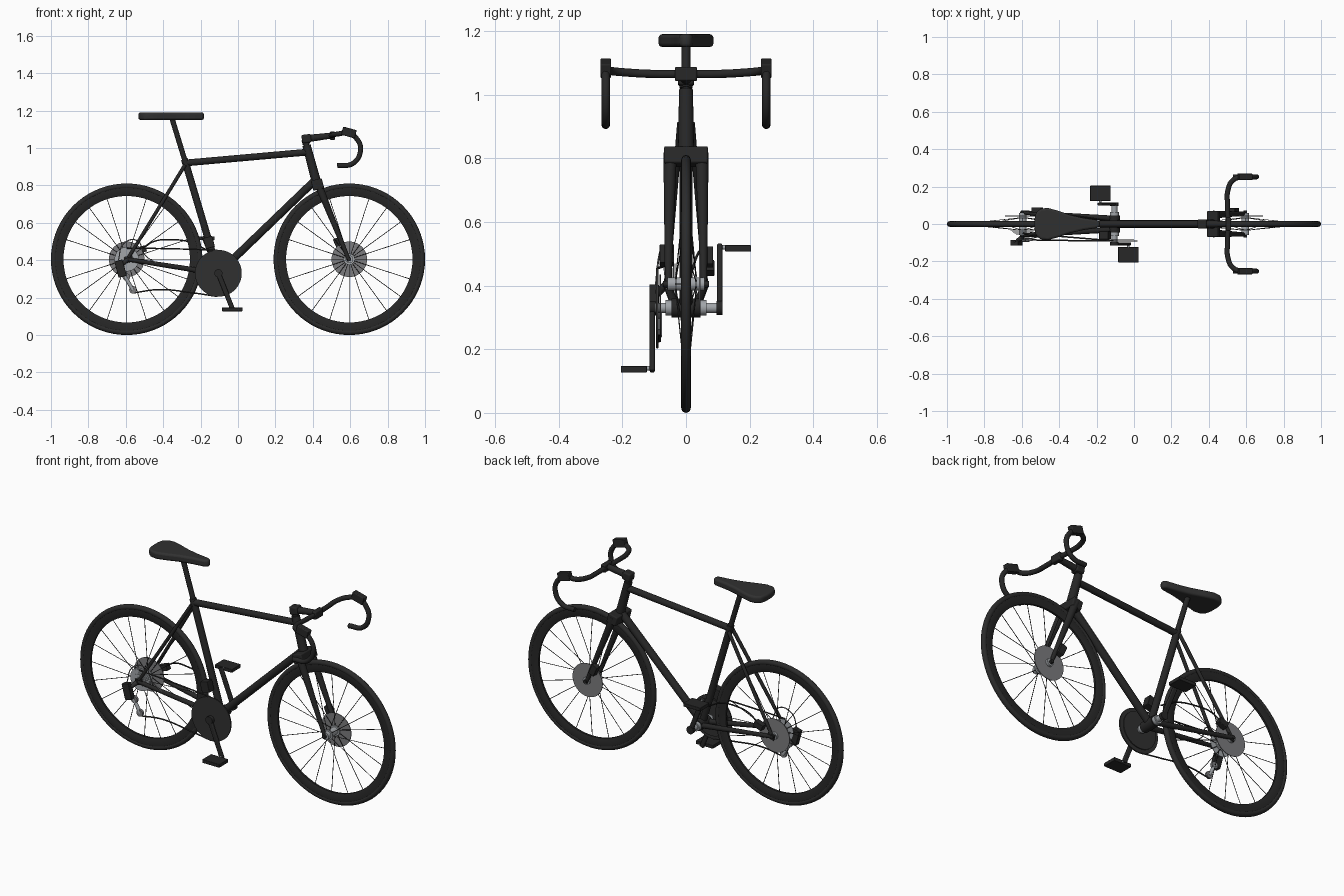
import bpy, bmesh, math
from mathutils import Vector, Matrix

cube = bpy.data.objects.get("Cube")
if cube:
    bpy.data.objects.remove(cube, do_unlink=True)


def material(name, r, g, b):
    m = bpy.data.materials.new(name)
    m.use_nodes = True
    m.diffuse_color = (r, g, b, 1)
    m.node_tree.nodes["Principled BSDF"].inputs["Base Color"].default_value = (r, g, b, 1)
    return m


BLACK = material("frame black", .02, .02, .02)
RUBBER = material("tyre rubber", .024, .024, .024)
DARK = material("dark metal", .03, .03, .03)
STEEL = material("rotor steel", .2, .2, .21)
SILVER = material("silver", .36, .38, .4)


def finish(name, bm, mat, bevel=0):
    bmesh.ops.recalc_face_normals(bm, faces=bm.faces)
    me = bpy.data.meshes.new(name)
    bm.to_mesh(me)
    bm.free()
    ob = bpy.data.objects.new(name, me)
    bpy.context.collection.objects.link(ob)
    me.materials.append(mat)
    if bevel:
        mod = ob.modifiers.new("bevel", 'BEVEL')
        mod.width, mod.segments = bevel, 3
    bpy.ops.object.select_all(action='DESELECT')
    ob.select_set(True)
    bpy.context.view_layer.objects.active = ob
    bpy.ops.object.shade_smooth_by_angle(angle=math.radians(40))
    return ob


def add_tube(bm, a, b, r1, r2, sides):
    a, b = Vector(a), Vector(b)
    rot = (b - a).to_track_quat('Z', 'Y').to_matrix().to_4x4()
    bmesh.ops.create_cone(bm, cap_ends=True, segments=sides, radius1=r1, radius2=r2,
                          depth=(b - a).length, matrix=Matrix.Translation((a + b) / 2) @ rot)


def tube(name, a, b, r1, r2=None, mat=BLACK, sides=20):
    bm = bmesh.new()
    add_tube(bm, a, b, r1, r1 if r2 is None else r2, sides)
    return finish(name, bm, mat)


def disc(name, x, z, y1, y2, r, mat, sides=40):
    return tube(name, (x, y1, z), (x, y2, z), r, r, mat, sides)


def box(name, loc, size, mat=BLACK, tilt=0, bevel=.003):
    bm = bmesh.new()
    m = Matrix.Translation(loc) @ Matrix.Rotation(math.radians(tilt), 4, 'Y')
    bmesh.ops.create_cube(bm, size=1, matrix=m @ Matrix.Diagonal((*size, 1)))
    return finish(name, bm, mat, bevel)


def lathe(name, x, z, profile, mat, steps=72):
    # closed (radius, y) profile spun about the axle
    bm = bmesh.new()
    verts = [bm.verts.new((x + r, y, z)) for r, y in profile]
    edges = [bm.edges.new((v, verts[i - 1])) for i, v in enumerate(verts)]
    bmesh.ops.spin(bm, geom=verts + edges, cent=(x, 0, z), axis=(0, 1, 0),
                   angle=math.tau, steps=steps)
    bmesh.ops.remove_doubles(bm, verts=bm.verts, dist=.0005)
    return finish(name, bm, mat)


def wire(name, points, r, mat=BLACK):
    cu = bpy.data.curves.new(name, 'CURVE')
    cu.dimensions, cu.bevel_depth, cu.bevel_resolution = '3D', r, 3
    cu.use_fill_caps = True
    sp = cu.splines.new('BEZIER')
    sp.bezier_points.add(len(points) - 1)
    for bp, p in zip(sp.bezier_points, points):
        bp.co = p
        bp.handle_left_type = bp.handle_right_type = 'AUTO'
    ob = bpy.data.objects.new(name, cu)
    bpy.context.collection.objects.link(ob)
    cu.materials.append(mat)
    return ob


R, AX = .405, .595
BB = Vector((-.105, 0, .33))

# Wheels: tyre, rim, spokes, hub and brake rotor
for end, x in (("front", AX), ("rear", -AX)):
    tyre = [(R - .015 + .015 * math.cos(a), .015 * math.sin(a))
            for a in (math.tau * i / 16 for i in range(16))]
    lathe(end + "_tyre", x, R, tyre, RUBBER)
    lathe(end + "_rim", x, R, [(.382, .012), (.36, .013), (.338, .006),
                               (.338, -.006), (.36, -.013), (.382, -.012)], BLACK)
    bm = bmesh.new()
    for i in range(20):
        a = math.tau * i / 20
        d = Vector((math.cos(a), 0, math.sin(a)))
        c = Vector((x, 0, R))
        side = Vector((0, .032 if i % 2 else -.032, 0))
        add_tube(bm, c + d * .024 + side, c + d * .342, .0018, .0018, 6)
    finish(end + "_spokes", bm, DARK)
    disc(end + "_hub", x, R, -.058, .058, .021, SILVER, 24)
    for s in (1, -1):
        disc(end + "_hub_flange", x, R, s * .029, s * .035, .03, SILVER, 24)
    disc(end + "_rotor", x, R, .041, .045, .095, STEEL)
    disc(end + "_axle", x, R, -.072, .072, .01, BLACK, 16)

# Cassette
for i in range(5):
    y = -.033 - .005 * i
    disc("cassette_sprocket", -AX, R, y, y - .003, .065 - .007 * i, SILVER)

# Main frame
seat_top = Vector((-.28, 0, .92))
head_low = Vector((.415, 0, .83))
tube("seat_tube", BB, seat_top + Vector((-.006, 0, .02)), .019)
tube("seat_post", seat_top, (-.352, 0, 1.155), .014)
tube("top_tube", seat_top, (.375, 0, .978), .018)
tube("down_tube", BB, head_low, .021)
tube("head_tube", (.366, 0, 1.015), (.42, 0, .815), .022, .025)
tube("steerer", (.356, 0, 1.055), (.37, 0, 1.0), .015)
tube("headset_spacer", (.359, 0, 1.045), (.366, 0, 1.02), .02)
disc("bottom_bracket_shell", BB.x, BB.z, -.045, .045, .03, BLACK, 24)
disc("bottom_bracket_axle", BB.x, BB.z, -.1, .105, .016, SILVER, 24)
for s, side in ((1, "left"), (-1, "right")):
    disc("bearing_cup_" + side, BB.x, BB.z, s * .045, s * .065, .024, SILVER, 24)
    tube("seat_stay_" + side, (-.283, s * .018, .91), (-AX + .01, s * .06, .415), .01, .009)
    tube("chain_stay_" + side, BB + Vector((-.01, s * .03, 0)),
         (-AX, s * .062, R), .015, .011)
    box("dropout_" + side, (-.585, s * .062, .405), (.045, .008, .035), tilt=-15)
    tube("fork_leg_" + side, (.425, s * .05, .815), (AX, s * .056, R - .01), .021, .01)
box("fork_crown", (.425, 0, .805), (.06, .138, .055), tilt=-15, bevel=.006)

# Saddle: mirrored outline, extruded and rounded
half = [(-.182, .012), (-.2, .022), (-.27, .032), (-.34, .048), (-.41, .072),
        (-.46, .086), (-.5, .082), (-.525, .06), (-.532, .025)]
bm = bmesh.new()
outline = half + [(x, -y) for x, y in reversed(half)]
face = bm.faces.new([bm.verts.new((x, y, 1.15)) for x, y in outline])
top = bmesh.ops.extrude_face_region(bm, geom=[face])
bmesh.ops.translate(bm, vec=(0, 0, .04),
                    verts=[v for v in top["geom"] if isinstance(v, bmesh.types.BMVert)])
finish("saddle", bm, DARK, .011)

# Stem, handlebar, hoods
tube("stem", (.355, 0, 1.048), (.495, 0, 1.066), .02, .016)
box("stem_rear_clamp", (.366, 0, 1.05), (.05, .05, .045), tilt=-8, bevel=.008)
box("stem_front_clamp", (.505, 0, 1.065), (.028, .07, .045), bevel=.006)
for s, side in ((1, "left"), (-1, "right")):
    wire("handlebar_" + side,
         [(x, s * y, z) for x, y, z in (
             (.503, 0, 1.065), (.5, .1, 1.065), (.502, .18, 1.069), (.53, .235, 1.074),
             (.59, .252, 1.078), (.638, .252, 1.045), (.655, .252, .985),
             (.615, .252, .918), (.53, .252, .905))], .0135)
    box("brake_hood_" + side, (.593, s * .252, 1.083), (.075, .034, .045),
        tilt=15, bevel=.004)

# Chainrings, cranks, pedals
disc("outer_chainring", BB.x, BB.z, -.094, -.087, .125, DARK, 56)
disc("inner_chainring", BB.x, BB.z, -.084, -.079, .105, DARK, 48)
for s, side in ((1, "left"), (-1, "right")):
    arm = Vector((-.075 * s, 0, .19 * s))
    y = Vector((0, s * .106, 0))
    mid = BB + arm / 2 + y
    box("crank_" + side, mid, (.026, .016, .225), BLACK,
        math.degrees(math.atan2(arm.x, arm.z)), .005)
    disc("crank_boss_" + side, BB.x, BB.z, s * .096, s * .115, .022, BLACK, 24)
    p = BB + arm
    disc("pedal_axle_" + side, p.x, p.z, s * .1, s * .15, .007, SILVER, 12)
    box("pedal_" + side, (p.x, s * .164, p.z - .003), (.11, .082, .02), BLACK)

# Disc brake calipers
box("front_caliper", (.535, .068, .49), (.035, .034, .06), tilt=-24)
box("rear_caliper", (-.518, .072, .455), (.055, .034, .035), tilt=-20)

# Derailleurs
box("rear_derailleur_body", (-.628, -.1, .355), (.045, .03, .09), tilt=-15)
tube("rear_derailleur_hanger", (-AX, -.066, .4), (-.622, -.09, .375), .012, mat=DARK)
tube("derailleur_cage", (-.605, -.085, .315), (-.562, -.085, .24), .01, mat=SILVER)
for x, z in ((-.597, .31), (-.562, .242)):
    disc("jockey_wheel", x, z, -.092, -.078, .02, STEEL, 20)
box("front_derailleur", (-.155, -.06, .495), (.05, .045, .06), tilt=-15)

# Chain runs and brake hose
wire("lower_chain", [(-.56, -.085, .225), (-.42, -.087, .243), (-.24, -.09, .225),
                     (-.11, -.09, .206)], .004, DARK)
wire("upper_chain", [(-.595, -.05, .465), (-.35, -.07, .461), (-.11, -.09, .454)], .004, DARK)
wire("rear_brake_hose", [(-.5, .072, .47), (-.45, .065, .5), (-.36, .05, .51),
                         (-.25, .035, .495), (-.16, .02, .45)], .004)
wire("derailleur_cable", [(-.64, -.095, .4), (-.61, -.085, .49), (-.54, -.075, .505),
                          (-.5, -.065, .43), (-.44, -.06, .385)], .003, STEEL)
